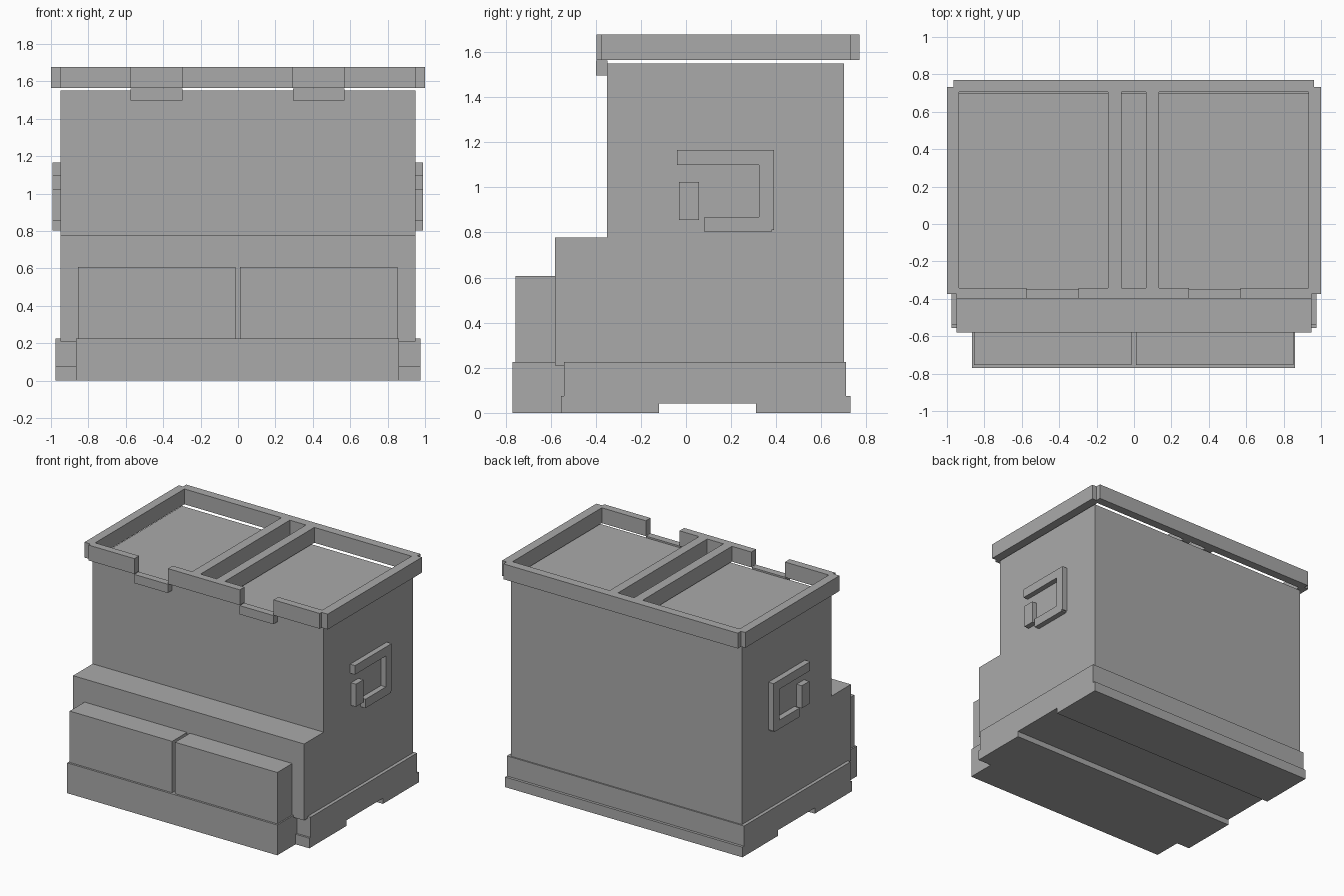
import bpy, bmesh

if "Cube" in bpy.data.objects:
    bpy.data.objects.remove(bpy.data.objects["Cube"])

grey = bpy.data.materials.new("plain grey")
grey.diffuse_color = (0.4, 0.4, 0.4, 1)
grey.use_nodes = True
grey.node_tree.nodes["Principled BSDF"].inputs["Base Color"].default_value = grey.diffuse_color


def prism(name, outline, axis, lo, hi):
    """Extrude a flat outline along x (points are y,z) or z (points are x,y)."""
    bm = bmesh.new()
    place = (lambda p, t: (t, *p)) if axis == "x" else (lambda p, t: (*p, t))
    face = bm.faces.new([bm.verts.new(place(p, lo)) for p in outline])
    ext = bmesh.ops.extrude_face_region(bm, geom=[face])
    verts = [g for g in ext["geom"] if isinstance(g, bmesh.types.BMVert)]
    bmesh.ops.translate(bm, verts=verts, vec=place((0, 0), hi - lo))
    bmesh.ops.recalc_face_normals(bm, faces=bm.faces)
    mesh = bpy.data.meshes.new(name)
    bm.to_mesh(mesh)
    bm.free()
    mesh.materials.append(grey)
    obj = bpy.data.objects.new(name, mesh)
    bpy.context.collection.objects.link(obj)
    return obj


def box(name, x0, x1, y0, y1, z0, z1):
    return prism(name, [(x0, y0), (x1, y0), (x1, y1), (x0, y1)], "z", z0, z1)


def cut(obj, *bounds):
    cutter = box("cutter", *bounds)
    cutter.hide_render = True
    mod = obj.modifiers.new("cut", "BOOLEAN")
    mod.operation, mod.solver, mod.object = "DIFFERENCE", "EXACT", cutter
    bpy.context.view_layer.objects.active = obj
    bpy.ops.object.modifier_apply(modifier=mod.name)
    bpy.data.objects.remove(cutter)


# Body with a stepped front
prism("body", [(-0.58, 0.21), (0.70, 0.21), (0.70, 1.55), (-0.35, 1.55),
               (-0.35, 0.778), (-0.58, 0.778)], "x", -0.95, 0.95)

# Base skirt with a lower lip and a shallow recess underneath
prism("base", [(-0.54, 0.225), (-0.54, 0.075), (-0.555, 0.075), (-0.555, 0),
               (-0.12, 0), (-0.12, 0.042), (0.31, 0.042), (0.31, 0),
               (0.73, 0), (0.73, 0.075), (0.71, 0.075), (0.71, 0.225)],
      "x", -0.975, 0.975)
box("front_plinth", -0.865, 0.862, -0.77, -0.54, 0, 0.225)

# Two front compartments with a gap between them
box("left_compartment", -0.855, -0.013, -0.755, -0.58, 0.225, 0.607)
box("right_compartment", 0.011, 0.852, -0.755, -0.58, 0.225, 0.607)

# Lid frame with stepped corners, through openings and front gaps
lid = prism("lid_frame", [(-0.95, -0.397), (0.95, -0.397), (0.95, -0.375),
                          (1, -0.375), (1, 0.732), (0.962, 0.732),
                          (0.962, 0.77), (-0.965, 0.77), (-0.965, 0.732),
                          (-1, 0.732), (-1, -0.375), (-0.95, -0.375)],
            "z", 1.564, 1.678)
for x0, x1 in ((-0.935, -0.138), (-0.068, 0.065), (0.133, 0.932)):
    cut(lid, x0, x1, -0.342, 0.706, 1.5, 1.8)
for side, x0, x1 in (("left", -0.574, -0.298), ("right", 0.293, 0.57)):
    cut(lid, x0, x1, -0.5, -0.3, 1.5, 1.8)
    box(side + "_latch", x0, x1, -0.399, -0.347, 1.497, 1.562)

# Side handles: an open hook and a short upright
hook = [(-0.04, 1.165), (-0.04, 1.098), (0.323, 1.098), (0.323, 0.868),
        (0.083, 0.868), (0.083, 0.802), (0.38, 0.802), (0.38, 0.812),
        (0.39, 0.812), (0.39, 1.165)]
upright = [(-0.03, 0.855), (0.058, 0.855), (0.058, 1.023), (-0.03, 1.023)]
for side, x0, x1 in (("left", -0.993, -0.95), ("right", 0.95, 0.99)):
    prism(side + "_handle_hook", hook, "x", x0, x1)
    prism(side + "_handle_upright", upright, "x", x0, x1)
